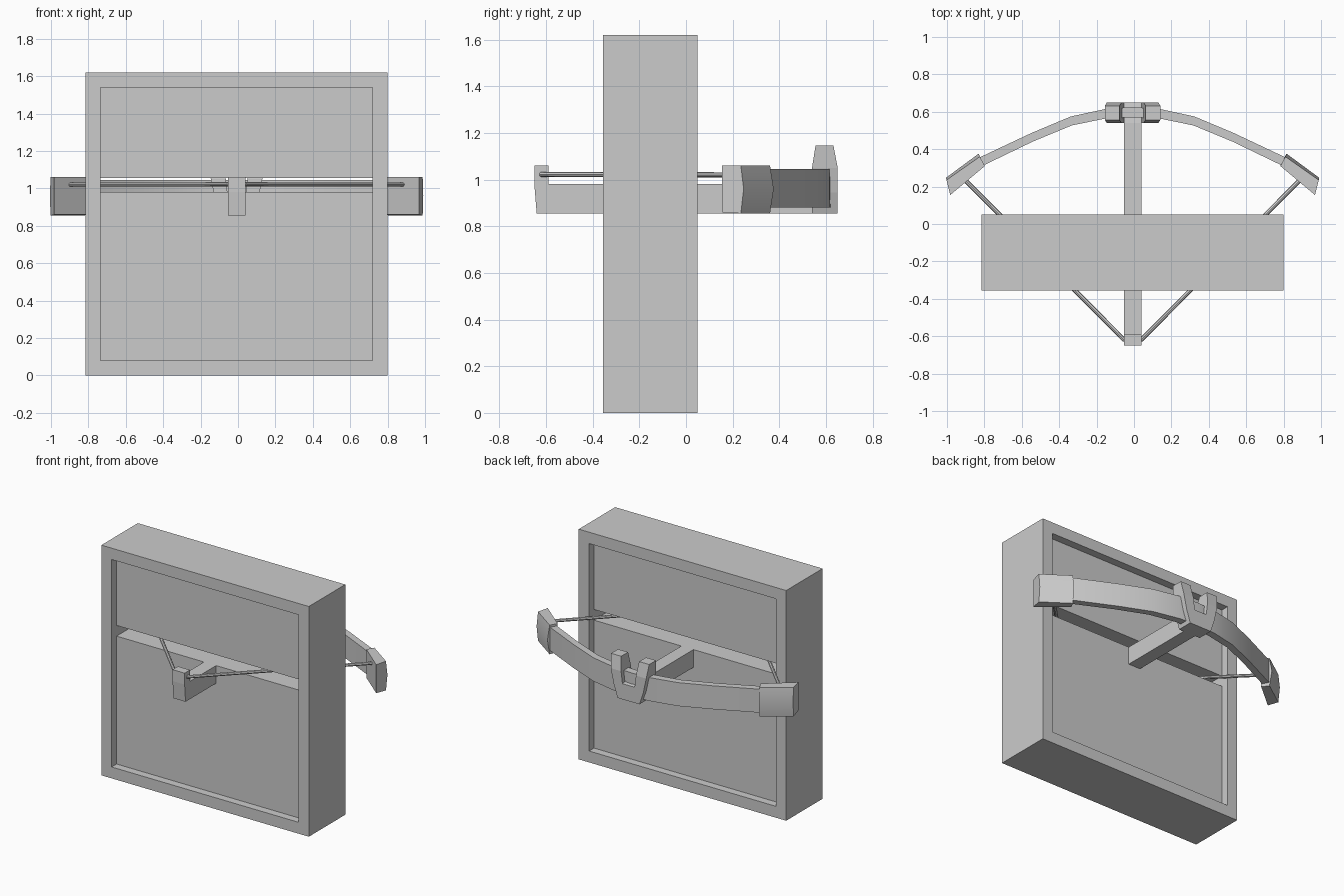
import bpy, bmesh, math
from mathutils import Vector

if "Cube" in bpy.data.objects:
    bpy.data.objects.remove(bpy.data.objects["Cube"])

CX = -0.0075  # centre line of the model


def loft(name, rings, closed=False, smooth=False):
    """Skin a list of equal-length rings; cap the ends unless closed."""
    bm = bmesh.new()
    vs = [[bm.verts.new(p) for p in r] for r in rings]
    n, m = len(rings[0]), len(rings)
    for i in range(m if closed else m - 1):
        a, b = vs[i], vs[(i + 1) % m]
        for j in range(n):
            k = (j + 1) % n
            bm.faces.new((a[j], a[k], b[k], b[j]))
    if not closed:
        bm.faces.new(vs[0])
        bm.faces.new(vs[-1])
    bmesh.ops.recalc_face_normals(bm, faces=bm.faces[:])
    mesh = bpy.data.meshes.new(name)
    bm.to_mesh(mesh)
    bm.free()
    ob = bpy.data.objects.new(name, mesh)
    bpy.context.collection.objects.link(ob)
    if smooth:
        bpy.ops.object.select_all(action='DESELECT')
        ob.select_set(True)
        bpy.context.view_layer.objects.active = ob
        bpy.ops.object.shade_smooth_by_angle(angle=math.radians(30))
    return ob


def rect_xz(x0, x1, z0, z1, y):
    return [(x0, y, z0), (x1, y, z0), (x1, y, z1), (x0, y, z1)]


def rect_xy(x0, x1, y0, y1, z):
    return [(x0, y0, z), (x1, y0, z), (x1, y1, z), (x0, y1, z)]


# Block: rim around two inset panels, with a slot between them
X0, X1, Y0, Y1, H = -0.815, 0.80, -0.355, 0.05, 1.62
IX0, IX1, IZ0, IZ1 = X0 + 0.08, X1 - 0.08, 0.08, 1.54
loft("block_rim", [rect_xz(X0, X1, 0, H, Y0), rect_xz(IX0, IX1, IZ0, IZ1, Y0),
                   rect_xz(IX0, IX1, IZ0, IZ1, Y1), rect_xz(X0, X1, 0, H, Y1)], closed=True)
for name, z0, z1 in (("lower_panel", IZ0, 0.98), ("upper_panel", 1.055, IZ1)):
    loft(name, [rect_xz(IX0, IX1, z0, z1, Y0 + 0.055), rect_xz(IX0, IX1, z0, z1, Y1 - 0.055)])

# Stock with a raised catch at the front
side = [(-0.64, 0.855), (0.65, 0.855), (0.65, 0.965), (0.54, 0.98),
        (-0.59, 0.98), (-0.59, 1.06), (-0.65, 1.06), (-0.65, 0.98)]
loft("stock", [[(CX + s * 0.047, y, z) for y, z in side] for s in (-1, 1)])

# Forked rest at the middle of the bow
loft("fork_base", [rect_xy(CX - 0.085, CX + 0.085, 0.54, 0.65, 0.855),
                   rect_xy(CX - 0.115, CX + 0.115, 0.54, 0.65, 0.945)])
prong = [(0.045, 0.115, 0.54, 0.65, 0.945), (0.058, 0.138, 0.54, 0.65, 1.05),
         (0.07, 0.148, 0.555, 0.632, 1.145)]
for s, side_name in ((-1, "left"), (1, "right")):
    loft("fork_prong_" + side_name,
         [rect_xy(CX + s * a, CX + s * b, y0, y1, z) for a, b, y0, y1, z in prong])

# Curved limbs: inner and outer edge points from the middle outwards
edge = [((0.0, 0.57), (0.0, 0.625)), ((0.14, 0.565), (0.145, 0.615)),
        ((0.325, 0.527), (0.33, 0.575)), ((0.535, 0.44), (0.54, 0.487)),
        ((0.80, 0.312), (0.82, 0.355)), ((0.87, 0.265), (0.89, 0.308))]


def limb_ring(pair, s):
    (xi, yi), (xo, yo) = pair
    return [(CX + s * xi, yi, 0.88), (CX + s * xo, yo, 0.88),
            (CX + s * xo, yo, 1.045), (CX + s * xi, yi, 1.045)]


loft("bow_limbs", [limb_ring(p, -1) for p in reversed(edge)] +
     [limb_ring(p, 1) for p in edge[1:]], smooth=True)

# Limb end caps with a slightly ridged outer face
for s, side_name in ((-1, "left"), (1, "right")):
    rings = []
    for (xi, yi), (xo, yo), (xr, yr) in (((0.79, 0.31), (0.817, 0.36), (0.823, 0.376)),
                                         ((0.975, 0.155), (0.995, 0.235), (0.998, 0.247))):
        rings.append([(CX + s * x, y, z) for x, y, z in
                      ((xi, yi, 0.86), (xo, yo, 0.855), (xr, yr, 0.96),
                       (xo, yo, 1.06), (xi, yi, 1.06))])
    loft("limb_cap_" + side_name, rings, smooth=True)

# Drawn bowstring held by the catch
path = [Vector((CX + x, y, z)) for x, y, z in
        ((-0.90, 0.24, 1.02), (-0.045, -0.62, 1.022), (0.045, -0.62, 1.022), (0.90, 0.24, 1.02))]
rings = []
for i, p in enumerate(path):
    d = (path[min(i + 1, 3)] - path[max(i - 1, 0)]).normalized()
    across = Vector((-d.y, d.x, 0)).normalized()
    rings.append([p + across * 0.012 * math.cos(t) + Vector((0, 0, 0.011 * math.sin(t)))
                  for t in (k * math.tau / 8 for k in range(8))])
loft("bowstring", rings, smooth=True)
